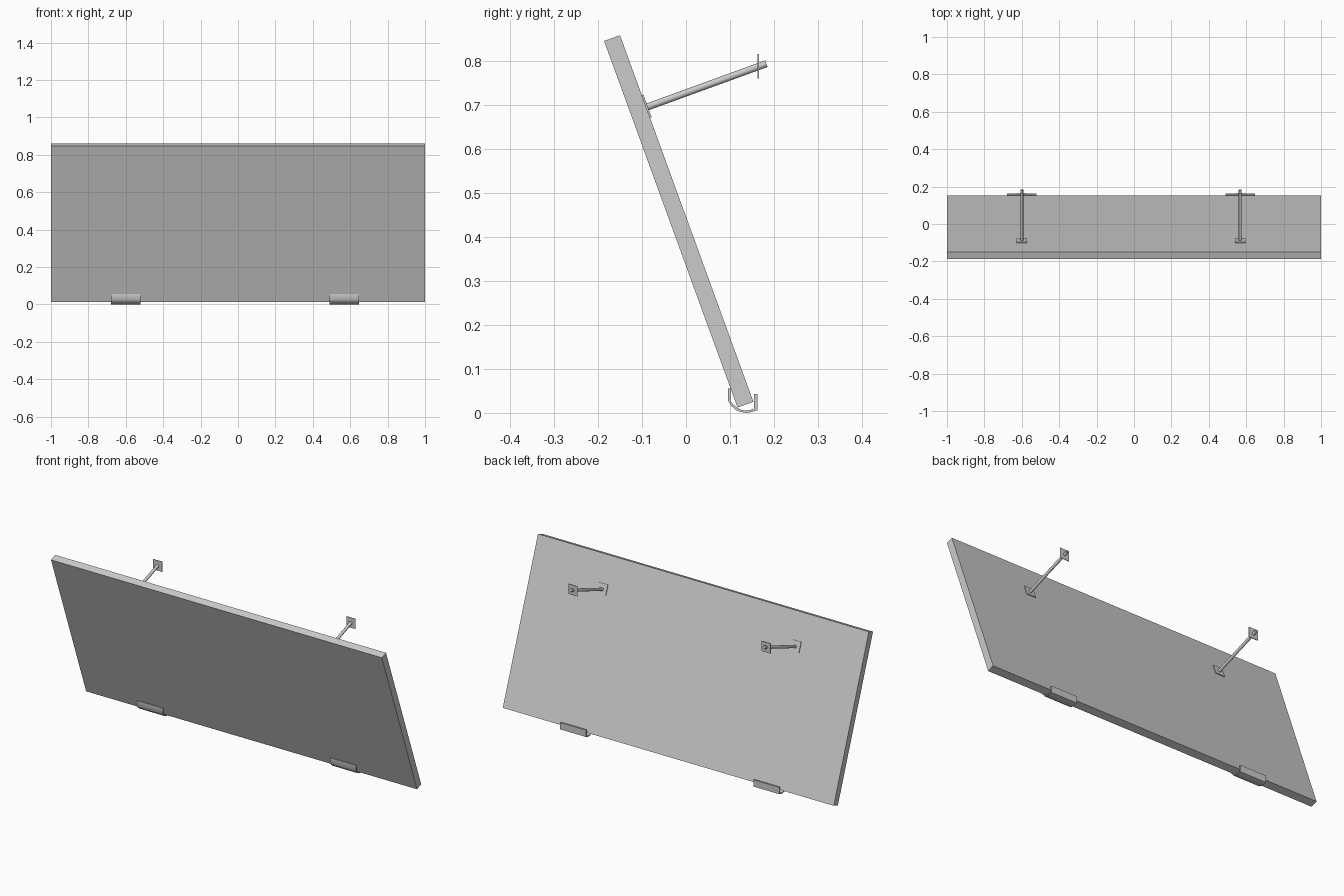
import bpy, bmesh, math
from mathutils import Vector

if "Cube" in bpy.data.objects:
    bpy.data.objects.remove(bpy.data.objects["Cube"])

TILT = math.radians(20)


def finish(name, bm, smooth=False):
    bmesh.ops.recalc_face_normals(bm, faces=bm.faces)
    me = bpy.data.meshes.new(name)
    bm.to_mesh(me)
    bm.free()
    ob = bpy.data.objects.new(name, me)
    bpy.context.collection.objects.link(ob)
    if smooth:
        bpy.ops.object.select_all(action='DESELECT')
        ob.select_set(True)
        bpy.context.view_layer.objects.active = ob
        bpy.ops.object.shade_smooth_by_angle(angle=math.radians(50))
    return ob


def box(name, centre, size, tilt=0.0):
    bm = bmesh.new()
    bmesh.ops.create_cube(bm, size=1)
    bmesh.ops.scale(bm, vec=size, verts=bm.verts)
    ob = finish(name, bm)
    ob.location = centre
    ob.rotation_euler.x = tilt
    return ob


def extrude_x(name, profile, x, width):
    bm = bmesh.new()
    face = bm.faces.new([bm.verts.new((x - width / 2, y, z)) for y, z in profile])
    new = bmesh.ops.extrude_face_region(bm, geom=[face])['geom']
    bmesh.ops.translate(bm, vec=(width, 0, 0),
                        verts=[v for v in new if isinstance(v, bmesh.types.BMVert)])
    return finish(name, bm, True)


def rod(name, a, b, radius):
    a, b = Vector(a), Vector(b)
    bm = bmesh.new()
    bmesh.ops.create_cone(bm, cap_ends=True, segments=20, radius1=radius,
                          radius2=radius, depth=(b - a).length)
    ob = finish(name, bm, True)
    ob.location = (a + b) / 2
    ob.rotation_euler = (b - a).to_track_quat('Z', 'Y').to_euler()
    return ob


# Leaning panel
box("panel", (0, -0.0165, 0.436), (2, 0.0385, 0.888), TILT)

# Hooked bottom clip cross-section (y, z)
hook = [(0.096, 0.055), (0.096, 0.027), (0.103, 0.016), (0.114, 0.006), (0.125, 0.002),
        (0.137, 0.0), (0.150, 0.002), (0.163, 0.006), (0.163, 0.043), (0.155, 0.043),
        (0.155, 0.010), (0.148, 0.007), (0.137, 0.005), (0.126, 0.007), (0.117, 0.011),
        (0.107, 0.020), (0.101, 0.028), (0.101, 0.055)]

# Left and right supports
for side, x in (("left", -0.60), ("right", 0.568)):
    extrude_x(side + "_bottom_clip", hook, x, 0.156)
    rod(side + "_stay_rod", (x, -0.092, 0.695), (x, 0.183, 0.795), 0.008)
    box(side + "_panel_plate", (x, -0.0895, 0.698), (0.055, 0.004, 0.055), TILT)
    box(side + "_wall_plate", (x, 0.1645, 0.789), (0.055, 0.003, 0.055))
